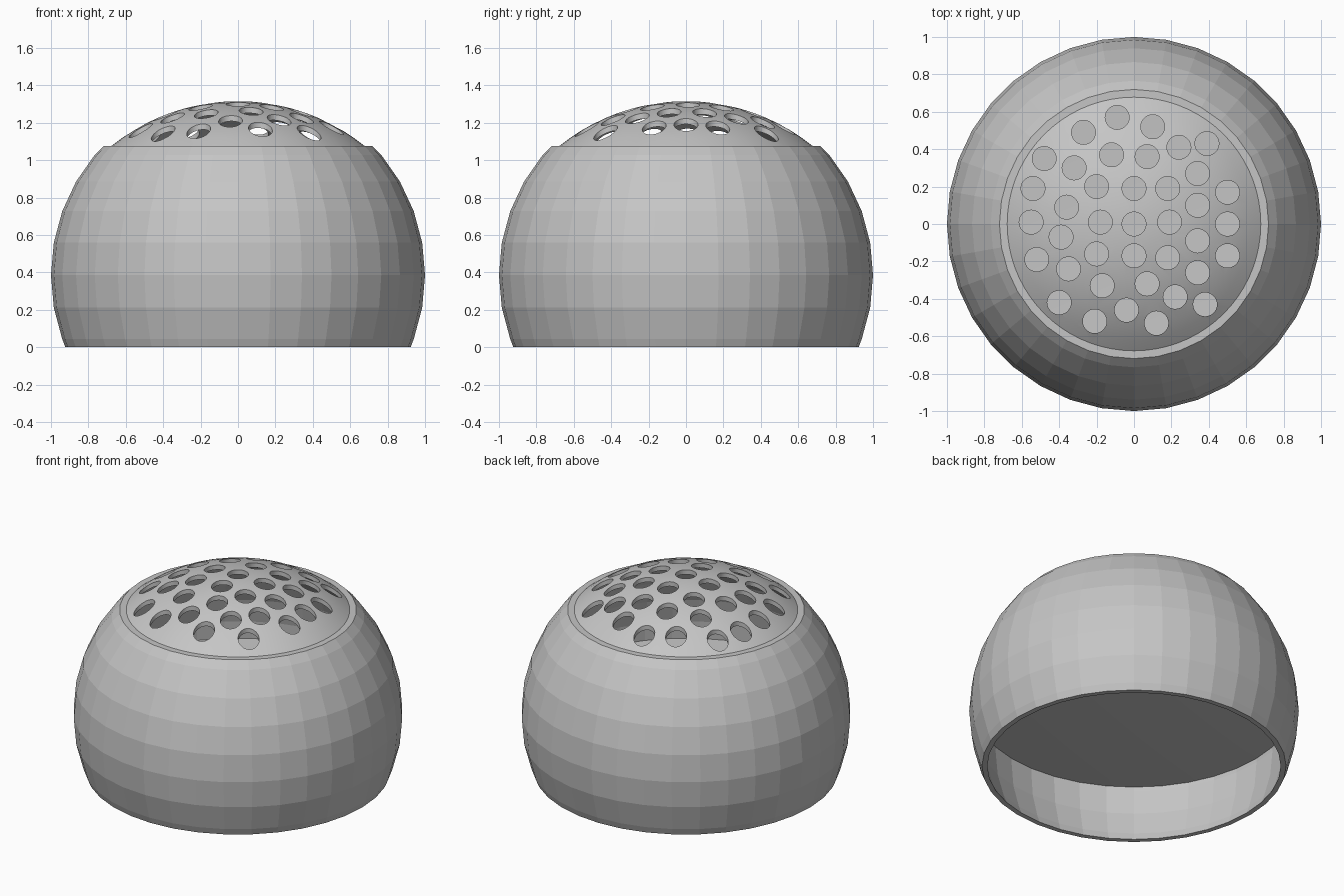
import bpy, bmesh
from math import sin, cos, pi, radians, sqrt, asin

if "Cube" in bpy.data.objects:
    bpy.data.objects.remove(bpy.data.objects["Cube"])

gray = bpy.data.materials.new("plain_gray")
gray.use_nodes = True
gray.diffuse_color = (0.56, 0.56, 0.56, 1)
gray.node_tree.nodes["Principled BSDF"].inputs["Base Color"].default_value = (0.56, 0.56, 0.56, 1)


def add_object(name, bm):
    bmesh.ops.recalc_face_normals(bm, faces=bm.faces)
    mesh = bpy.data.meshes.new(name)
    bm.to_mesh(mesh)
    bm.free()
    mesh.materials.append(gray)
    obj = bpy.data.objects.new(name, mesh)
    bpy.context.collection.objects.link(obj)
    return obj


def revolve(name, profile, segments):
    """Turn a closed (radius, z) outline around the z axis."""
    bm = bmesh.new()
    verts = [bm.verts.new((r, 0, z)) for r, z in profile]
    edges = [bm.edges.new((a, b)) for a, b in zip(verts, verts[1:] + verts[:1])
             if a.co.x + b.co.x > 1e-6]
    bmesh.ops.spin(bm, geom=verts + edges, cent=(0, 0, 0), axis=(0, 0, 1),
                   angle=2 * pi, steps=segments, use_merge=True)
    bmesh.ops.remove_doubles(bm, verts=bm.verts, dist=1e-4)
    return add_object(name, bm)


def arc(radius, centre, low, high, step):
    """Outline of a faceted sphere between two heights, with rings at fixed angles."""
    angles = [radians(a) for a in range(-80, 90, step)]
    rings = [(radius * cos(a), centre + radius * sin(a)) for a in angles]
    bottom, top = [(sqrt(radius ** 2 - (z - centre) ** 2), z) for z in (low, high)]
    return [bottom] + [p for p in rings if low + .01 < p[1] < high - .01] + [(top[0] * .994, top[1])]


def dome(radius, rise, base):
    """Outline of a spherical cap from its top to its rim; negative rise sags."""
    ball = (radius ** 2 + rise ** 2) / (2 * rise)
    spread = asin(radius / ball)
    return [(ball * sin(spread * i / 10), base + rise - ball * (1 - cos(spread * i / 10)))
            for i in range(11)]


# Faceted shell, a sphere cut flat at both ends
CENTRE, TOP, WALL = 0.385, 1.075, 0.03
outside = arc(1, CENTRE, 0, TOP, 10)
inside = arc(1 - WALL, CENTRE, 0, TOP, 10)
revolve("shell", outside + inside[::-1], 36)

# Thin, barely sagging floor across the middle of the shell
floor = revolve("floor", dome(.967, -.03, .435) + dome(.967, -.03, .41)[::-1], 36)

# Shallow dome closing the top opening
cap = revolve("perforated_cap", dome(.678, .24, TOP) + dome(.678, .24, TOP - .03)[::-1], 72)

# Round holes, drilled straight down
holes = [
    (-.09, .57), (.1, .52), (-.27, .49), (-.48, .35), (-.12, .37), (.07, .36), (.24, .41),
    (.39, .43), (-.32, .3), (.34, .27), (-.54, .19), (-.2, .2), (0, .19), (.18, .19),
    (.5, .17), (-.36, .09), (.34, .1), (-.55, .01), (-.18, .01), (0, 0), (.19, .01),
    (.5, 0), (-.39, -.07), (.34, -.09), (-.52, -.19), (-.35, -.24), (-.2, -.16),
    (0, -.17), (.18, -.18), (.5, -.17), (.34, -.26), (-.4, -.42), (-.17, -.33),
    (.07, -.32), (.22, -.39), (.38, -.43), (-.21, -.52), (-.04, -.46), (.12, -.53)]
bm = bmesh.new()
for x, y in holes:
    drill = bmesh.ops.create_cone(bm, cap_ends=True, segments=28, radius1=.064,
                                  radius2=.064, depth=.8)
    bmesh.ops.translate(bm, verts=drill["verts"], vec=(x, y, 1.2))
cutter = add_object("hole_cutter", bm)

drilling = cap.modifiers.new("holes", "BOOLEAN")
drilling.operation = "DIFFERENCE"
drilling.solver = "EXACT"
drilling.object = cutter
bpy.context.view_layer.update()
evaluated = cap.evaluated_get(bpy.context.evaluated_depsgraph_get())
drilled = bpy.data.meshes.new_from_object(evaluated)
cap.modifiers.clear()
cap.data = drilled
bpy.data.objects.remove(cutter)

# Smooth cap and floor with crisp edges
for part in (cap, floor):
    bpy.ops.object.select_all(action="DESELECT")
    part.select_set(True)
    bpy.context.view_layer.objects.active = part
    bpy.ops.object.shade_smooth_by_angle(angle=radians(25))
